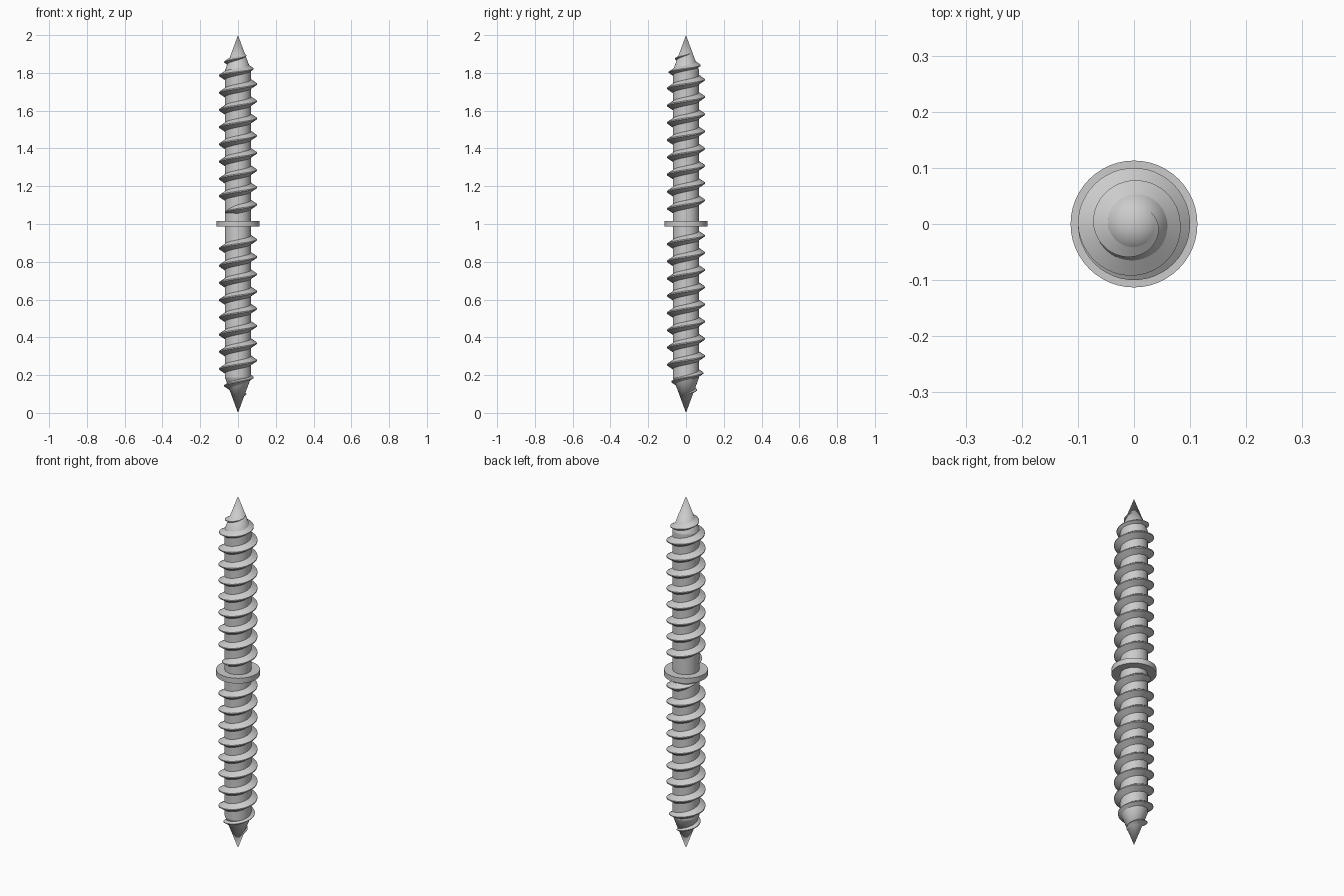
import bpy, bmesh, math

if "Cube" in bpy.data.objects:
    bpy.data.objects.remove(bpy.data.objects["Cube"])

SHAFT_R, CREST_R, PITCH = 0.069, 0.1, 0.0912
TIP_LEN = 0.187
SEG = 48


def finish(bm, name, angle=35):
    bmesh.ops.recalc_face_normals(bm, faces=bm.faces)
    me = bpy.data.meshes.new(name)
    bm.to_mesh(me)
    bm.free()
    ob = bpy.data.objects.new(name, me)
    bpy.context.collection.objects.link(ob)
    bpy.ops.object.select_all(action='DESELECT')
    ob.select_set(True)
    bpy.context.view_layer.objects.active = ob
    bpy.ops.object.shade_smooth_by_angle(angle=math.radians(angle))
    return ob


def lathe(name, profile, angle=12):
    """Revolve (radius, z) points around z."""
    bm = bmesh.new()
    vs = [bm.verts.new((r, 0, z)) for r, z in profile]
    es = [bm.edges.new(p) for p in zip(vs, vs[1:])]
    bmesh.ops.spin(bm, geom=vs + es, cent=(0, 0, 0), axis=(0, 0, 1),
                   angle=math.tau, steps=SEG, use_merge=True)
    bmesh.ops.remove_doubles(bm, verts=bm.verts, dist=1e-5)
    return finish(bm, name, angle)


def interp(n, table):
    for (a, ra), (b, rb) in zip(table, table[1:]):
        if n <= b:
            return ra + (rb - ra) * (n - a) / (b - a)
    return table[-1][1]


# crest radius along the thread, measured in turns from the collar
CREST = [(0, SHAFT_R - 0.002), (0.25, CREST_R), (8.0, CREST_R), (8.25, 0.092),
         (8.5, 0.083), (9, 0.073), (9.25, 0.058), (9.5, 0.043), (9.65, 0.033)]


def thread(name, z0, sign, end_pitch):
    """Right-handed triangular thread winding away from the collar."""
    bm = bmesh.new()
    rings = []
    steps = int(9.65 * SEG)
    for i in range(steps + 1):
        n = i / SEG
        a = math.pi + sign * math.tau * n
        z = z0 + sign * (PITCH * min(n, 8) + end_pitch * max(n - 8, 0))
        tip_dist = 2 - z if sign > 0 else z
        root = SHAFT_R * min(1, tip_dist / TIP_LEN) - 0.006
        crest = max(interp(n, CREST), root + 0.003)
        k = min(1, (crest - root) / (CREST_R - SHAFT_R + 0.006))
        pts = [(root, -0.027 * k), (crest, -0.003 * k),
               (crest, 0.003 * k), (root, 0.027 * k)]
        rings.append([bm.verts.new((r * math.cos(a), r * math.sin(a), z + dz))
                      for r, dz in pts])
    for p, q in zip(rings, rings[1:]):
        for j in range(4):
            bm.faces.new((p[j], p[(j + 1) % 4], q[(j + 1) % 4], q[j]))
    bm.faces.new(rings[0])
    bm.faces.new(rings[-1])
    return finish(bm, name)


# shaft pointed at both ends
lathe("shaft", [(0, 0), (SHAFT_R, TIP_LEN), (SHAFT_R, 2 - TIP_LEN), (0, 2)])

# flat collar at the middle
lathe("collar", [(0.05, 0.987), (0.113, 0.987), (0.113, 1.017), (0.05, 1.017), (0.05, 0.987)])

# one thread on each half
thread("upper_thread", 1.057, 1, 0.072)
thread("lower_thread", 0.962, -1, 0.09)
